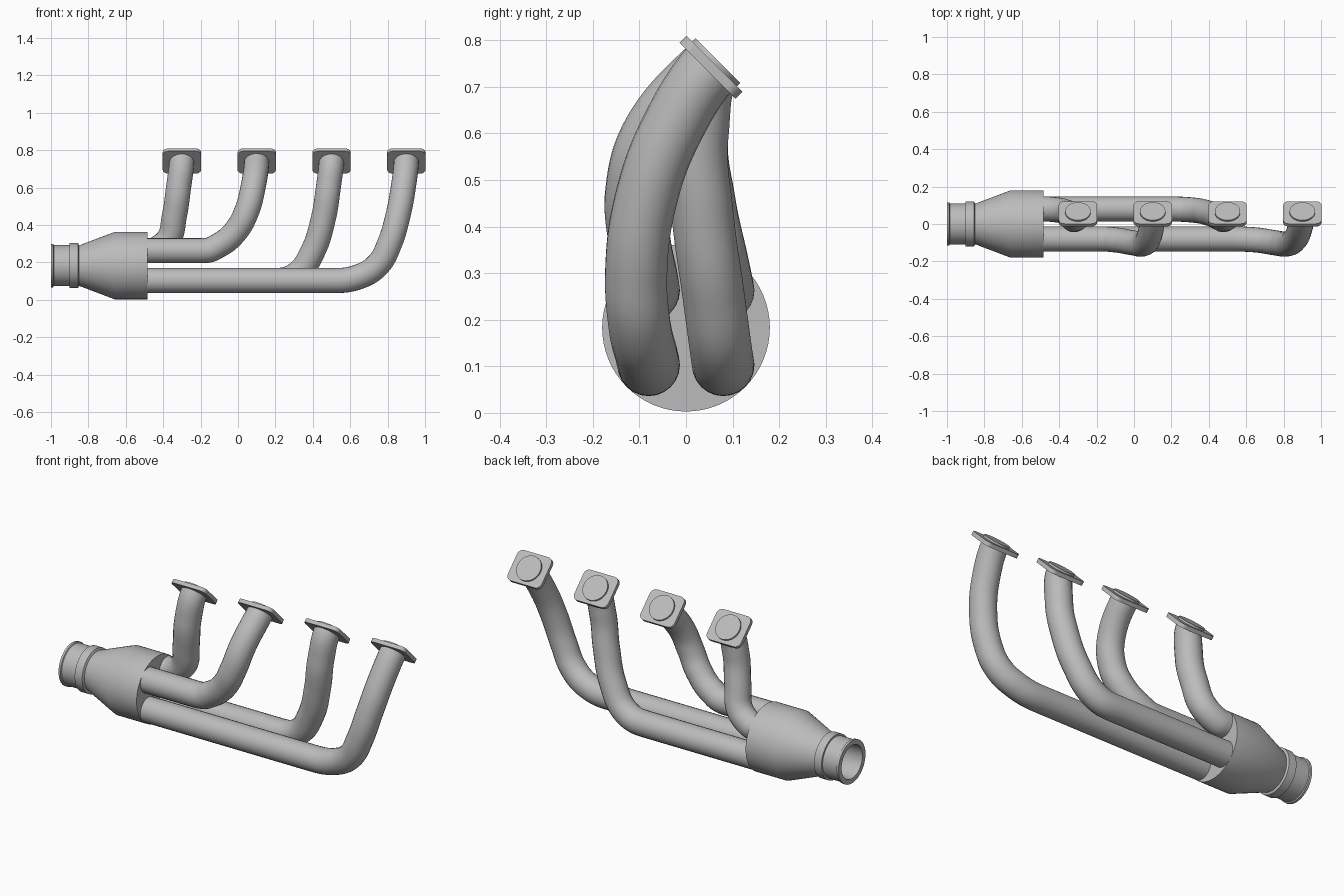
import bpy, bmesh, math
from mathutils import Matrix, Vector

if "Cube" in bpy.data.objects:
    bpy.data.objects.remove(bpy.data.objects["Cube"])

GREY = (0.5, 0.5, 0.5, 1)
steel = bpy.data.materials.new("steel grey")
steel.use_nodes = True
steel.diffuse_color = GREY
steel.node_tree.nodes["Principled BSDF"].inputs["Base Color"].default_value = GREY

TUBE_R = 0.067
OFFSET = 0.08           # pipe spacing about the collector axis
AXIS_Z = 0.183
NORMAL = Vector((0, 1, 1)).normalized()   # port direction


def finish(obj):
    """Assign the material and shade smooth with sharp edges kept."""
    obj.data.materials.append(steel)
    bpy.ops.object.select_all(action='DESELECT')
    obj.select_set(True)
    bpy.context.view_layer.objects.active = obj
    if obj.type == 'CURVE':
        bpy.ops.object.convert(target='MESH')
    bpy.ops.object.shade_smooth_by_angle(angle=math.radians(30))


def add_mesh(name, bm):
    bmesh.ops.recalc_face_normals(bm, faces=bm.faces)
    mesh = bpy.data.meshes.new(name)
    bm.to_mesh(mesh)
    bm.free()
    obj = bpy.data.objects.new(name, mesh)
    bpy.context.collection.objects.link(obj)
    finish(obj)


# Collector: one profile turned about the x axis, open at the outlet
def collector():
    profile = [(-0.485, 0), (-0.485, 0.18), (-0.66, 0.18), (-0.85, 0.108),
               (-0.855, 0.12), (-0.9, 0.12), (-0.9, 0.11), (-0.985, 0.11),
               (-0.988, 0.116), (-1, 0.116), (-1, 0.09), (-0.85, 0.09),
               (-0.66, 0.16), (-0.5, 0.16), (-0.5, 0)]
    bm = bmesh.new()
    verts = [bm.verts.new((x, 0, AXIS_Z + r)) for x, r in profile]
    edges = [bm.edges.new(pair) for pair in zip(verts, verts[1:])]
    bmesh.ops.spin(bm, geom=verts + edges, cent=(0, 0, AXIS_Z), axis=(1, 0, 0),
                   angle=math.tau, steps=64)
    bmesh.ops.remove_doubles(bm, verts=bm.verts, dist=1e-4)
    add_mesh("collector", bm)


# Runner pipe: straight run, then a bend swept up into the port
def runner(name, port_x, side, level, run_end, bend):
    run_y, run_z = side * OFFSET, AXIS_Z + level * OFFSET
    end = Vector((port_x, 0.054, 0.742)) + NORMAL * 0.018
    points = [(-0.49, run_y, run_z), (run_end, run_y, run_z)] + bend + [end]
    curve = bpy.data.curves.new(name, 'CURVE')
    curve.dimensions = '3D'
    curve.bevel_depth = TUBE_R
    curve.bevel_resolution = 10
    curve.use_fill_caps = True
    spline = curve.splines.new('BEZIER')
    spline.resolution_u = 12
    spline.bezier_points.add(len(points) - 1)
    for bp, co in zip(spline.bezier_points, points):
        bp.co = co
        bp.handle_left_type = bp.handle_right_type = 'AUTO'
    # straight tangents along the run and square entry at the port
    reach = min(0.06, (run_end + 0.49) / 3)
    for i, tangent in ((0, Vector((reach, 0, 0))), (1, Vector((reach, 0, 0))),
                       (-1, NORMAL * 0.06)):
        bp = spline.bezier_points[i]
        bp.handle_left_type = bp.handle_right_type = 'FREE'
        bp.handle_left = bp.co - tangent
        bp.handle_right = bp.co + tangent
    obj = bpy.data.objects.new(name, curve)
    bpy.context.collection.objects.link(obj)
    finish(obj)


# Port flange: rounded plate with a round raised pipe end
def flange(name, port_x):
    place = (Matrix.Translation((port_x, 0.054, 0.742))
             @ Matrix.Rotation(-math.pi / 4, 4, 'X'))
    bm = bmesh.new()
    bmesh.ops.create_cube(bm, size=1, matrix=Matrix.Diagonal((0.205, 0.17, 0.021, 1)))
    corners = [e for e in bm.edges
               if abs((e.verts[0].co - e.verts[1].co).normalized().z) > 0.9]
    bmesh.ops.bevel(bm, geom=corners, offset=0.03, segments=6, profile=0.5,
                    affect='EDGES')
    bmesh.ops.create_cone(bm, cap_ends=True, segments=48, radius1=0.068,
                          radius2=0.068, depth=0.02,
                          matrix=Matrix.Translation((0, 0, 0.0105)))
    bmesh.ops.transform(bm, matrix=place, verts=bm.verts)
    add_mesh(name, bm)


collector()

# name, port x, side, level, end of straight run, bend points
RUNNERS = [
    ("first", -0.3, 1, 1, -0.46,
     [(-0.375, 0.068, 0.32), (-0.34, 0.04, 0.45), (-0.318, 0.024, 0.6)]),
    ("second", 0.1, -1, 1, -0.2,
     [(-0.1, -0.085, 0.293), (-0.01, -0.1, 0.37), (0.045, -0.107, 0.47),
      (0.08, -0.07, 0.6)]),
    ("third", 0.5, 1, -1, 0.18,
     [(0.31, 0.075, 0.135), (0.4, 0.058, 0.26), (0.455, 0.035, 0.43),
      (0.483, 0.025, 0.6)]),
    ("fourth", 0.9, -1, -1, 0.5,
     [(0.65, -0.085, 0.125), (0.75, -0.1, 0.19), (0.81, -0.107, 0.3),
      (0.855, -0.088, 0.45), (0.885, -0.03, 0.61)]),
]
for label, port_x, side, level, run_end, bend in RUNNERS:
    runner(label + "_runner_pipe", port_x, side, level, run_end, bend)
    flange(label + "_port_flange", port_x)
